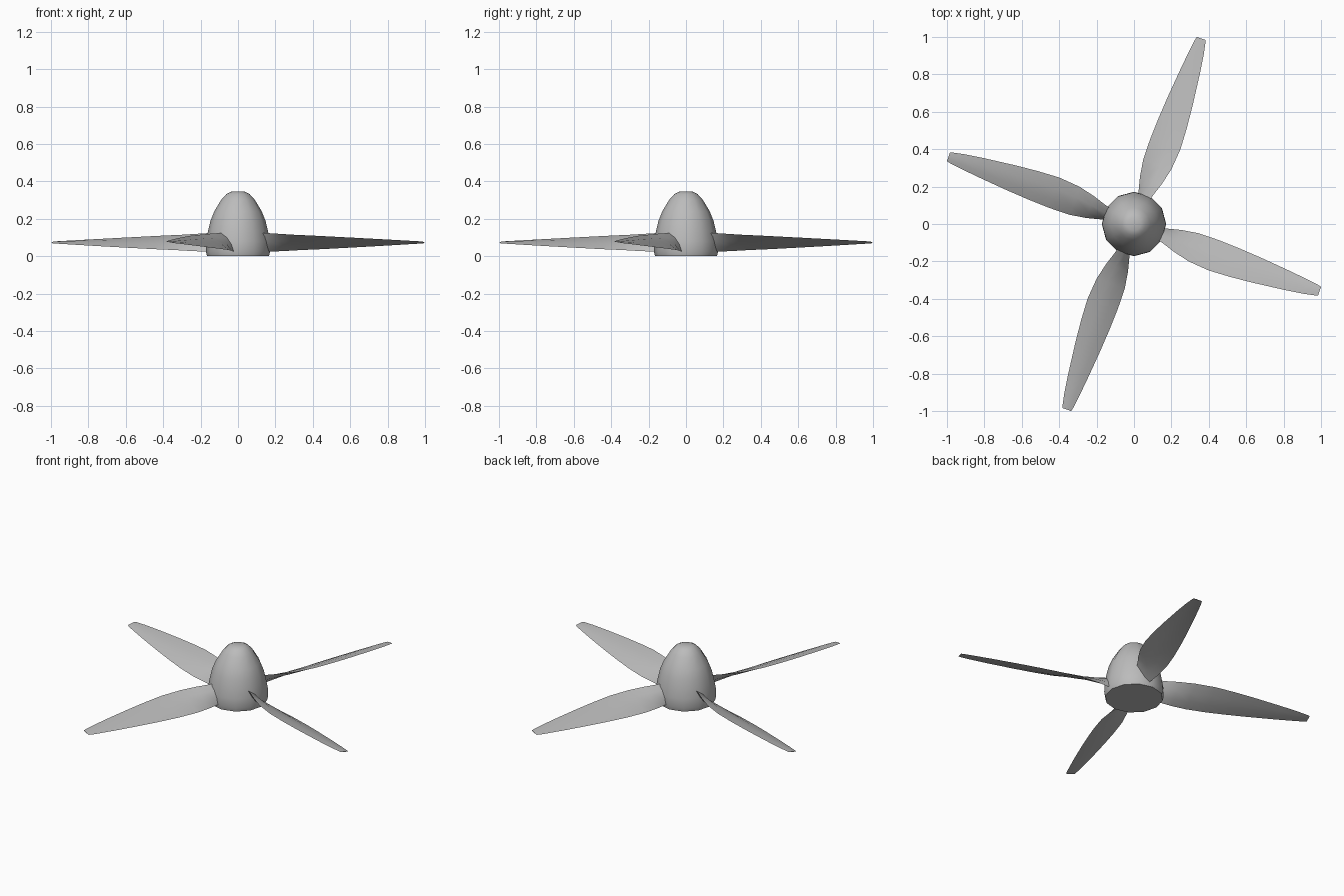
import bpy, bmesh, math
from mathutils import Matrix, Vector

cube = bpy.data.objects.get("Cube")
if cube:
    bpy.data.objects.remove(cube)

GREY = (0.5, 0.5, 0.5, 1)
mat = bpy.data.materials.new("plain grey")
mat.use_nodes = True
mat.diffuse_color = GREY
mat.node_tree.nodes["Principled BSDF"].inputs["Base Color"].default_value = GREY


def loft(name, rings, angle):
    """Skin closed rings of points, cap both ends and shade smooth."""
    bm = bmesh.new()
    loops = [[bm.verts.new(p) for p in ring] for ring in rings]
    n = len(loops[0])
    for a, b in zip(loops, loops[1:]):
        for i in range(n):
            j = (i + 1) % n
            bm.faces.new((a[i], a[j], b[j], b[i]))
    bm.faces.new(loops[0][::-1])
    bm.faces.new(loops[-1])
    bmesh.ops.recalc_face_normals(bm, faces=bm.faces)
    mesh = bpy.data.meshes.new(name)
    bm.to_mesh(mesh)
    bm.free()
    mesh.materials.append(mat)
    obj = bpy.data.objects.new(name, mesh)
    bpy.context.collection.objects.link(obj)
    bpy.ops.object.select_all(action='DESELECT')
    obj.select_set(True)
    bpy.context.view_layer.objects.active = obj
    bpy.ops.object.shade_smooth_by_angle(angle=math.radians(angle))
    return obj


# Bullet-shaped hub: radius, height
SIDES = 12
profile = [(0.165, 0), (0.172, 0.025), (0.17, 0.08), (0.16, 0.135), (0.147, 0.19),
           (0.127, 0.24), (0.088, 0.304), (0.062, 0.332), (0.036, 0.345)]
loft("spinner_hub", [[(r * math.cos(math.tau * i / SIDES), r * math.sin(math.tau * i / SIDES), z)
                      for i in range(SIDES)] for r, z in profile], 35)

# Twisted blade stations: distance, low edge, high edge, half rise, half thickness
stations = [(0.10, 0.026, -0.032, 0.052, 0.018), (0.17, 0.035, -0.042, 0.05, 0.016),
            (0.25, 0.055, -0.068, 0.046, 0.014), (0.34, 0.069, -0.09, 0.041, 0.012),
            (0.46, 0.071, -0.1, 0.036, 0.01), (0.58, 0.066, -0.094, 0.03, 0.009),
            (0.70, 0.058, -0.083, 0.024, 0.007), (0.87, 0.043, -0.063, 0.015, 0.005),
            (0.98, 0.031, -0.047, 0.009, 0.004), (1.035, 0.024, -0.036, 0.006, 0.003),
            (1.055, 0.019, -0.03, 0.004, 0.002)]
MID_Z = 0.074


def section(s, low, high, rise, thick):
    """Thin lens tilted from the low edge up to the high edge."""
    a, b = Vector((s, low, MID_Z - rise)), Vector((s, high, MID_Z + rise))
    normal = Vector((1, 0, 0)).cross(a - b).normalized() * thick
    upper = [a.lerp(b, f) + normal * h for f, h in ((0.3, 0.8), (0.65, 0.9))]
    lower = [a.lerp(b, f) - normal * h for f, h in ((0.65, 0.5), (0.3, 0.5))]
    return [a, *upper, b, *lower]


for k, name in enumerate(("left_blade", "back_blade", "right_blade", "front_blade")):
    turn = Matrix.Rotation(math.radians(90 * k - 19.6), 4, 'Z')
    loft(name, [[turn @ p for p in section(*st)] for st in stations], 40)
